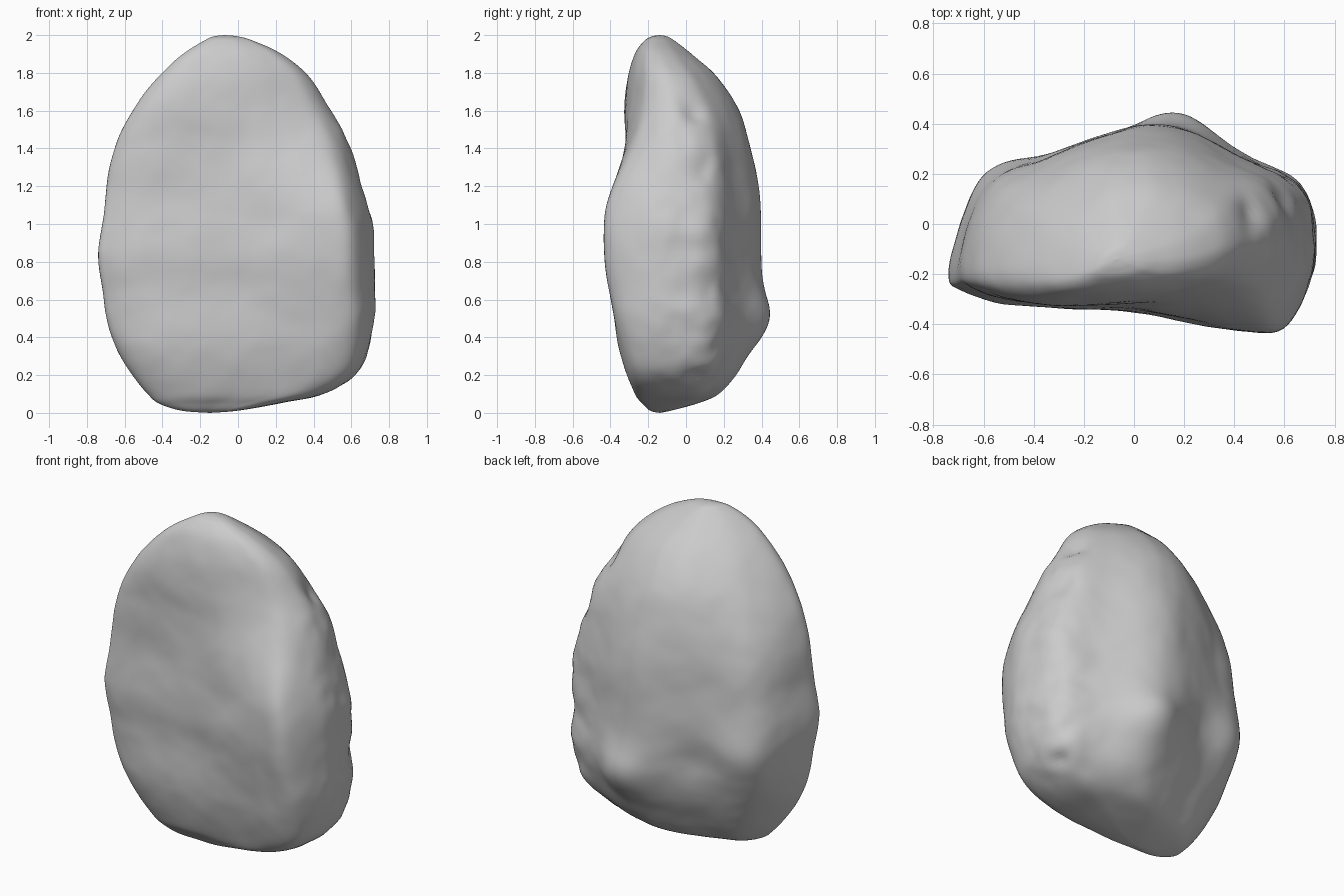
import bpy, bmesh, math
from mathutils import Vector, noise

# Height, left, right, front, back of the boulder at each level
LEVELS = [
    (0.00, -0.15, -0.15, -0.14, -0.14),
    (0.012, -0.30, 0.00, -0.19, -0.08),
    (0.05, -0.42, 0.22, -0.23, 0.06),
    (0.10, -0.48, 0.45, -0.27, 0.17),
    (0.20, -0.56, 0.62, -0.31, 0.26),
    (0.35, -0.65, 0.69, -0.355, 0.335),
    (0.50, -0.695, 0.725, -0.385, 0.38),
    (0.65, -0.72, 0.725, -0.41, 0.395),
    (0.85, -0.742, 0.722, -0.437, 0.395),
    (1.05, -0.715, 0.70, -0.43, 0.395),
    (1.25, -0.695, 0.645, -0.395, 0.375),
    (1.45, -0.635, 0.575, -0.35, 0.33),
    (1.62, -0.545, 0.475, -0.33, 0.27),
    (1.78, -0.42, 0.375, -0.305, 0.165),
    (1.90, -0.29, 0.23, -0.27, 0.03),
    (1.97, -0.18, 0.08, -0.22, -0.06),
    (1.993, -0.13, 0.00, -0.18, -0.10),
    (2.00, -0.07, -0.07, -0.14, -0.14),
]
# Cross-sections in a unit box, counter-clockwise from the left tip
LOW = [(-1, -.45), (-.93, -.68), (-.7, -.86), (-.35, -.92), (0, -.93), (.35, -.97),
       (.7, -1), (.9, -.85), (.99, -.45), (1, 0), (.92, .48), (.66, .72),
       (.38, .95), (.14, 1), (-.15, .84), (-.45, .6), (-.75, .35), (-.93, -.05)]
MID = [(-1, -.43), (-.93, -.6), (-.7, -.74), (-.35, -.78), (-.02, -.8), (.28, -.9),
       (.6, -.98), (.83, -.95), (.97, -.52), (1, -.1), (.92, .4), (.63, .66),
       (.32, .94), (.08, 1), (-.2, .88), (-.5, .68), (-.78, .48), (-.92, .12)]
TOP = [(-1, -.6), (-.92, -.85), (-.7, -.98), (-.35, -1), (0, -.97), (.3, -.9),
       (.6, -.75), (.85, -.57), (.98, -.3), (1, 0), (.88, .4), (.62, .72),
       (.32, .95), (.08, 1), (-.2, .93), (-.5, .65), (-.75, .3), (-.92, -.15)]
# Dents (negative) and bumps (positive): centre, radius, depth
FEATURES = [
    ((-.42, -.32, 1.05), .28, -.02), ((.15, -.38, 1.0), .16, -.015),
    ((.17, .38, .50), .16, .06), ((-.28, .31, .62), .15, -.03),
    ((.58, .07, .20), .06, -.025), ((.70, .12, .65), .08, -.015),
    ((.60, .10, 1.30), .07, -.015), ((.47, .05, 1.58), .06, -.02),
    ((.68, .08, .95), .07, .012), ((-.53, .24, .70), .18, .035),
]


def catmull(a, b, c, d, t):
    return tuple(.5 * (2 * q + (r - p) * t + (2 * p - 5 * q + 4 * r - s) * t * t
                       + (3 * q - p - 3 * r + s) * t ** 3)
                 for p, q, r, s in zip(a, b, c, d))


def resample(pts, steps, closed):
    n, out = len(pts), []
    for i in range(n if closed else n - 1):
        ids = [(i + k) % n if closed else min(max(i + k, 0), n - 1) for k in (-1, 0, 1, 2)]
        out += [catmull(*[pts[j] for j in ids], s / steps) for s in range(steps)]
    return out if closed else out + [pts[-1]]


def smooth(a, b, x):
    t = min(max((x - a) / (b - a), 0), 1)
    return t * t * (3 - 2 * t)


# Loft the rings from bottom to top
low, mid, top = (resample(s, 8, True) for s in (LOW, MID, TOP))
bm = bmesh.new()
rings = []
for z, xl, xr, yf, yb in resample(LEVELS, 7, False):
    w1, w2 = smooth(.2, .75, z), smooth(1.05, 1.75, z)
    ring = []
    for a, b, c in zip(low, mid, top):
        u, v = (Vector(a).lerp(Vector(b), w1)).lerp(Vector(c), w2)
        ring.append(bm.verts.new(((xl + xr) / 2 + u * (xr - xl) / 2,
                                  (yf + yb) / 2 + v * (yb - yf) / 2, z)))
    rings.append(ring)
n = len(low)
for r0, r1 in zip(rings, rings[1:]):
    for i in range(n):
        j = (i + 1) % n
        bm.faces.new((r0[i], r0[j], r1[j], r1[i]))
bmesh.ops.remove_doubles(bm, verts=bm.verts[:], dist=1e-4)
bmesh.ops.recalc_face_normals(bm, faces=bm.faces[:])
bm.normal_update()

# Weathering: broad dents, gentle undulation, rougher on the right flank
moves = []
for v in bm.verts:
    p = v.co
    d = sum(h * math.exp(-(p - Vector(c)).length_squared / (r * r)) for c, r, h in FEATURES)
    rough = .004 + .011 * smooth(.35, .65, p.x) * smooth(-.3, 0, p.y)
    d += rough * noise.noise(p * 5.5) + .4 * rough * noise.noise(p * 12)
    d *= smooth(0, .15, p.z) * smooth(0, .15, 2 - p.z)
    moves.append((v, v.normal * d))
for v, m in moves:
    v.co += m

for f in bm.faces:
    f.smooth = True
mesh = bpy.data.meshes.new("boulder")
bm.to_mesh(mesh)
bm.free()
boulder = bpy.data.objects.new("boulder", mesh)
bpy.context.collection.objects.link(boulder)
